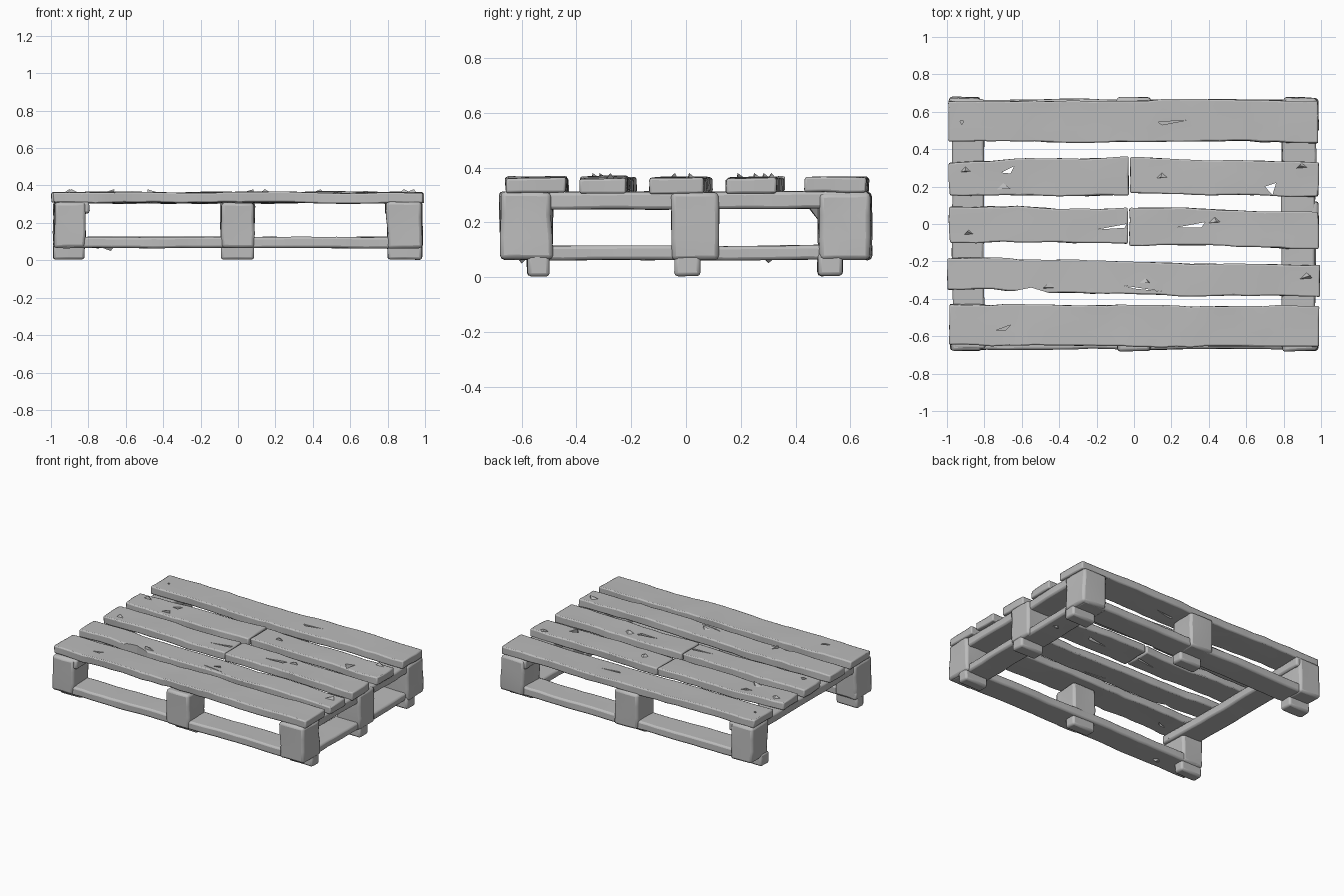
import bpy
import bmesh
import random
from mathutils import Vector, noise

random.seed(4)
if "Cube" in bpy.data.objects:
    bpy.data.objects.remove(bpy.data.objects["Cube"])

wood = bpy.data.materials.new("weathered_grey_wood")
wood.use_nodes = True
GREY = (0.5, 0.5, 0.5, 1)
wood.diffuse_color = GREY
wood.node_tree.nodes["Principled BSDF"].inputs["Base Color"].default_value = GREY


def finish(name, bm, cutter=False):
    mesh = bpy.data.meshes.new(name)
    bmesh.ops.recalc_face_normals(bm, faces=bm.faces)
    bm.to_mesh(mesh)
    bm.free()
    obj = bpy.data.objects.new(name, mesh)
    bpy.context.collection.objects.link(obj)
    if cutter:
        obj.hide_render = True
        obj.hide_set(True)
    else:
        mesh.materials.append(wood)
    return obj


def smooth(obj):
    bpy.ops.object.select_all(action="DESELECT")
    obj.select_set(True)
    bpy.context.view_layer.objects.active = obj
    bpy.ops.object.shade_smooth_by_angle(angle=0.6)


def timber(name, x, y, z, wobble=0.008, bevel=0.012, end_y=None, cracks=None):
    """Hand-cut timber between (min, max) ranges; end_y gives a taper towards +x."""
    end_y = end_y or y
    bm = bmesh.new()
    bmesh.ops.create_cube(bm, size=1)
    spans = [r[1] - r[0] for r in (x, y, z)]
    for axis, span in enumerate(spans):
        normal = Vector((axis == 0, axis == 1, axis == 2))
        count = max(1, round(span / 0.075))
        for i in range(1, count):
            bmesh.ops.bisect_plane(bm, geom=bm.verts[:] + bm.edges[:] + bm.faces[:],
                                   plane_co=normal * (i / count - 0.5), plane_no=normal)
    seed = Vector((random.uniform(0, 50), random.uniform(0, 50), 0))
    for v in bm.verts:
        u, s, t = v.co + Vector((0.5, 0.5, 0.5))
        low = y[0] + (end_y[0] - y[0]) * u
        high = y[1] + (end_y[1] - y[1]) * u
        p = Vector((x[0] + spans[0] * u, low + (high - low) * s, z[0] + spans[2] * t))
        bend = noise.noise_vector(p * 2.5 + seed) * wobble
        nick = noise.noise_vector(p * 11 + seed) * wobble * 0.6
        v.co = p + Vector((bend.x + nick.x, bend.y + nick.y, (bend.z + nick.z) * 0.6))
    obj = finish(name, bm)
    mod = obj.modifiers.new("worn_edges", "BEVEL")
    mod.width = bevel
    mod.segments = 2
    mod.limit_method = "ANGLE"
    mod.angle_limit = 0.8
    if cracks:
        cut = obj.modifiers.new("cracks", "BOOLEAN")
        cut.operation = "DIFFERENCE"
        cut.object = cracks
    smooth(obj)
    return obj


# Wedge-shaped splits in the deck, kept as hidden cutters
SPLITS = {
    "back": [((0.13, 0.545), (0.28, 0.555), (0.15, 0.53)),
             ((-0.93, 0.55), (-0.91, 0.55), (-0.92, 0.53))],
    "upper": [((-0.71, 0.275), (-0.64, 0.31), (-0.66, 0.27)),
              ((0.7, 0.2), (0.76, 0.22), (0.74, 0.155))],
    "middle": [((-0.2, -0.03), (-0.04, 0.0), (-0.05, -0.02)),
               ((0.22, -0.02), (0.38, 0.01), (0.36, -0.02))],
    "lower": [((-0.7, -0.37), (-0.45, -0.37), (-0.55, -0.34)),
              ((-0.05, -0.33), (0.15, -0.36), (0.0, -0.345))],
    "front": [((-0.74, -0.57), (-0.66, -0.54), (-0.69, -0.57))],
}
cutters = {}
for row, wedges in SPLITS.items():
    bm = bmesh.new()
    for wedge in wedges:
        face = bm.faces.new([bm.verts.new((px, py, 0.25)) for px, py in wedge])
        top = bmesh.ops.extrude_face_region(bm, geom=[face])["geom"]
        bmesh.ops.translate(bm, vec=(0, 0, 0.2),
                            verts=[g for g in top if isinstance(g, bmesh.types.BMVert)])
    cutters[row] = finish(row + "_split_cutter", bm, cutter=True)

# Deck boards: two of the five rows are broken into two lengths
DECK = (0.308, 0.363)
LEFT, RIGHT, JOINT = -0.99, 0.99, -0.03
BOARDS = [
    ("back", LEFT, RIGHT, (0.44, 0.66), (0.44, 0.665)),
    ("upper", LEFT, JOINT, (0.155, 0.335), (0.16, 0.36)),
    ("upper", JOINT + 0.006, RIGHT, (0.165, 0.355), (0.145, 0.33)),
    ("middle", LEFT, JOINT, (-0.1, 0.09), (-0.11, 0.08)),
    ("middle", JOINT + 0.006, RIGHT, (-0.11, 0.09), (-0.125, 0.07)),
    ("lower", LEFT, RIGHT, (-0.35, -0.18), (-0.39, -0.215)),
    ("front", LEFT, RIGHT, (-0.65, -0.43), (-0.655, -0.44)),
]
for row, x0, x1, y0, y1 in BOARDS:
    timber(row + "_deck_board", (x0, x1), y0, DECK, 0.013, 0.008, y1, cutters[row])

# Cross beams under the deck, and the one lower cross beam
SIDES = {"left": (0.79, 0.97), "right": (-0.97, -0.8)}
for side, xr in SIDES.items():
    timber(side + "_upper_beam", xr, (-0.67, 0.665), (0.25, 0.313))
timber("left_lower_beam", SIDES["left"], (-0.67, 0.665), (0.062, 0.115))

# Long lower rails
ROWS = {"front": (-0.67, -0.49), "back": (0.485, 0.665)}
for row, yr in ROWS.items():
    timber(row + "_lower_rail", (-0.98, 0.98), yr, (0.066, 0.125))

# Spacer blocks and the narrow feet below them
COLUMNS = {"left": (0.8, 0.985), "middle": (-0.09, 0.085), "right": (-0.985, -0.82)}
FEET = {"front": (-0.58, -0.5), "back": (0.48, 0.57), "middle": (-0.04, 0.055)}
BLOCKS = {"front": (-0.68, -0.49), "back": (0.485, 0.675), "middle": (-0.05, 0.12)}
for row, yr in BLOCKS.items():
    for col, xr in COLUMNS.items():
        if row == "middle" and col != "left":
            continue
        timber(f"{row}_{col}_block", xr, yr, (0.066, 0.31), 0.012, 0.016)
        timber(f"{row}_{col}_foot", xr, FEET[row], (0.004, 0.09), 0.007, 0.014)


# Raised splinters: (x, y, z, lean along x, lean along y)
def splinter(x, y, z, dx, dy, dz=0.022):
    bm = bmesh.new()
    base = [bm.verts.new((x + a, y + b, z)) for a, b in ((-0.035, -0.015), (0.035, -0.01), (0, 0.02))]
    tip = bm.verts.new((x + dx, y + dy, z + dz))
    bm.faces.new(base)
    for i in range(3):
        bm.faces.new((base[i], base[(i + 1) % 3], tip))
    finish("splinter", bm)


for sx, sy in ((-0.9, 0.29), (-0.7, 0.2), (0.15, 0.26), (0.43, 0.02), (-0.88, -0.05),
               (0.9, 0.31), (0.05, -0.3), (-0.45, -0.33), (0.92, -0.28)):
    splinter(sx, sy, 0.358, random.uniform(-0.04, 0.04), random.uniform(-0.02, 0.02))
splinter(0.88, 0.46, 0.255, 0, 0.04, -0.07)
splinter(-0.86, -0.6, 0.312, 0.07, 0, -0.05)
splinter(0.9, 0.3, 0.066, 0, 0, -0.015)
splinter(-0.7, -0.6, 0.07, 0.02, 0, -0.02)
